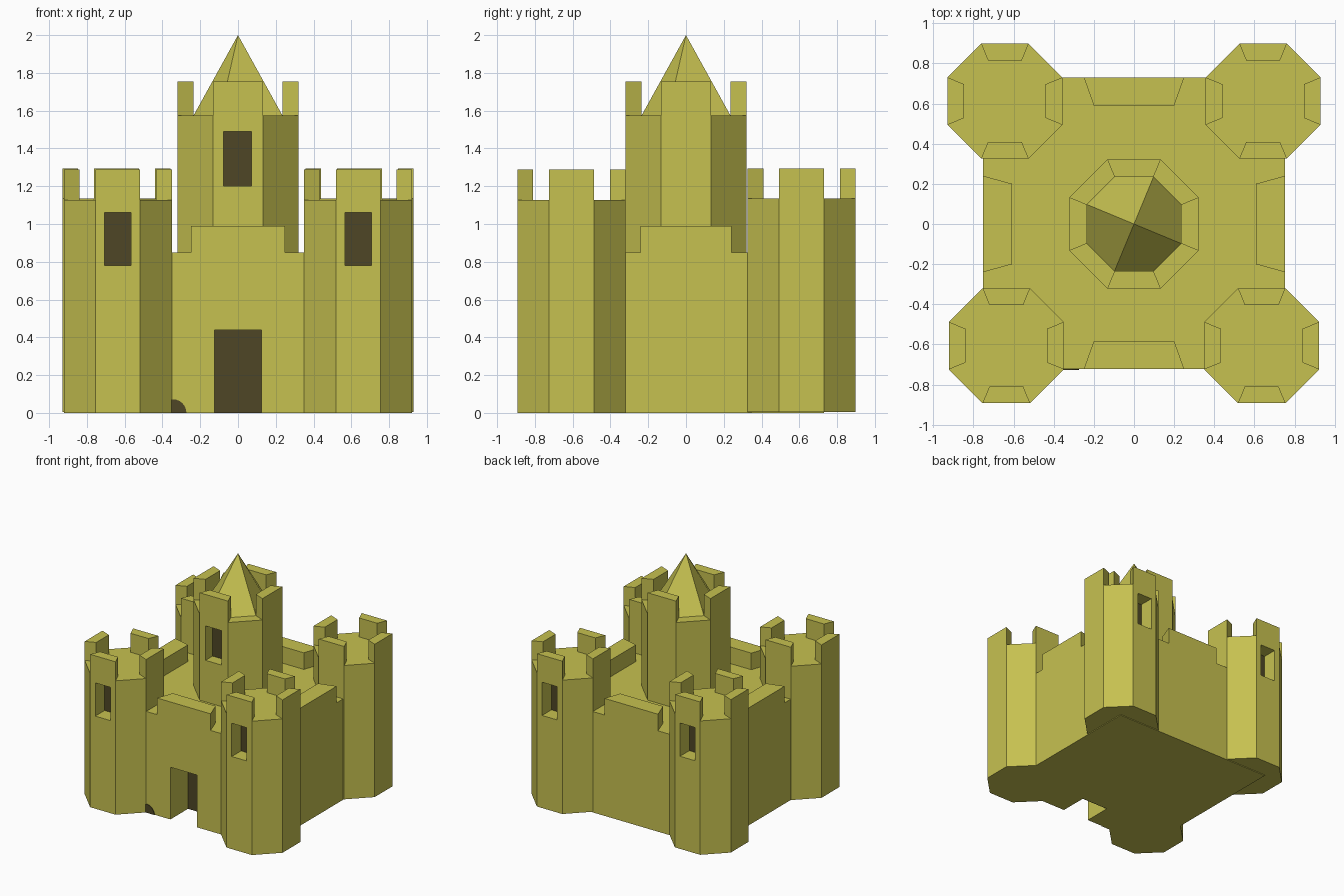
import bpy, bmesh, math

if "Cube" in bpy.data.objects:
    bpy.data.objects.remove(bpy.data.objects["Cube"])


def material(name, srgb):
    lin = [((c / 255 + 0.055) / 1.055) ** 2.4 for c in srgb]
    m = bpy.data.materials.new(name)
    m.diffuse_color = (*lin, 1)
    m.use_nodes = True
    m.node_tree.nodes["Principled BSDF"].inputs["Base Color"].default_value = m.diffuse_color
    return m


STONE = material("olive_stone", (198, 193, 80))
DARK = material("dark_opening", (78, 70, 38))


def finish(name, bm, mat):
    bmesh.ops.recalc_face_normals(bm, faces=bm.faces)
    me = bpy.data.meshes.new(name)
    bm.to_mesh(me)
    bm.free()
    me.materials.append(mat)
    ob = bpy.data.objects.new(name, me)
    bpy.context.collection.objects.link(ob)
    return ob


def box(name, lo, hi, mat):
    bm = bmesh.new()
    bmesh.ops.create_cube(bm, size=1)
    for v in bm.verts:
        v.co = [lo[i] if v.co[i] < 0 else hi[i] for i in range(3)]
    return finish(name, bm, mat)


def battlement(name, outer, inner, raised, z0, zf, zt):
    """Solid block whose rim is raised into merlons along the chosen edges."""
    bm = bmesh.new()
    n = len(outer)
    ring = lambda pts, z: [bm.verts.new((x, y, z)) for x, y in pts]
    ob, of, inf = ring(outer, z0), ring(outer, zf), ring(inner, zf)
    bm.faces.new(ob)
    bm.faces.new(inf)
    for i in range(n):
        j = (i + 1) % n
        if i in raised:
            oti, otj = ring([outer[i], outer[j]], zt)
            iti, itj = ring([inner[i], inner[j]], zt)
            bm.faces.new((ob[i], ob[j], of[j], otj, oti, of[i]))
            bm.faces.new((oti, otj, itj, iti))
            bm.faces.new((inf[j], inf[i], iti, itj))
            bm.faces.new((of[i], oti, iti, inf[i]))
            bm.faces.new((of[j], otj, itj, inf[j]))
        else:
            bm.faces.new((ob[i], ob[j], of[j], of[i]))
            bm.faces.new((of[i], of[j], inf[j], inf[i]))
    return finish(name, bm, STONE)


def octagon(cx, cy, apothem):
    r = apothem / math.cos(math.pi / 8)
    return [(cx + r * math.cos(math.radians(22.5 + 45 * k)),
             cy + r * math.sin(math.radians(22.5 + 45 * k))) for k in range(8)]


def recess(ob, name, x0, x1, z0, z1, y, depth, cut_z0=None):
    """Cut an opening into the wall at y and close its far end in dark."""
    s = 1 if y < 0 else -1          # direction into the wall
    yb = y + s * depth
    ya = y - s * 0.1
    cz = z0 if cut_z0 is None else cut_z0
    cutter = box("cutter", (x0, min(ya, yb), cz), (x1, max(ya, yb), z1), STONE)
    cutter.hide_render = True
    mod = ob.modifiers.new("opening", 'BOOLEAN')
    mod.operation = 'DIFFERENCE'
    mod.solver = 'EXACT'
    mod.object = cutter
    bpy.context.view_layer.objects.active = ob
    bpy.ops.object.modifier_apply(modifier=mod.name)
    bpy.data.objects.remove(cutter)
    yp = yb - s * 0.006
    box(name, (x0, min(yp, yb), z0), (x1, max(yp, yb), z1), DARK)


# Main hall: square block with one wide merlon in the middle of each side
X, YF, YB = 0.752, -0.722, 0.73
outer = [(X, YF), (X, -0.24), (X, 0.24), (X, YB), (0.25, YB), (-0.25, YB),
         (-X, YB), (-X, 0.24), (-X, -0.24), (-X, YF), (-0.25, YF), (0.25, YF)]
x, f, b = 0.607, -0.583, 0.59
inner = [(x, f), (x, -0.2), (x, 0.2), (x, b), (0.2, b), (-0.2, b),
         (-x, b), (-x, 0.2), (-x, -0.2), (-x, f), (-0.2, f), (0.2, f)]
hall = battlement("main_hall", outer, inner, {1, 4, 7, 10}, 0, 0.85, 0.99)
recess(hall, "door", -0.125, 0.125, 0, 0.44, YF, 0.24, cut_z0=-0.1)

# Corner towers, each with a window facing front or back
AXIAL = {1, 3, 5, 7}
for sx, side in ((-1, "left"), (1, "right")):
    for sy, end in ((-1, "front"), (1, "back")):
        cx, cy, dz = (sx * 0.636, -0.606, 0) if sy < 0 else (sx * 0.643, 0.612, 0.006)
        a = 0.286
        t = battlement(f"{end}_{side}_tower", octagon(cx, cy, a), octagon(cx, cy, 0.203),
                       AXIAL, dz, 1.128 + dz, 1.288 + dz)
        recess(t, f"{end}_{side}_window", cx - 0.07, cx + 0.07, 0.78 + dz, 1.06 + dz,
               cy + sy * a, 0.13)

# Central keep with front window
keep = battlement("keep", octagon(0, 0, 0.321), octagon(0, 0, 0.235), AXIAL, 0.8, 1.575, 1.755)
recess(keep, "keep_window", -0.078, 0.072, 1.2, 1.49, -0.321, 0.1)

# Spire: eight-cornered base, four kite-shaped faces
bm = bmesh.new()
base = [bm.verts.new((px, py, 1.575)) for px, py in octagon(0, 0, 0.235)]
apex = bm.verts.new((0, 0, 2))
for k in (1, 3, 5, 7):
    bm.faces.new((apex, base[k], base[(k + 1) % 8], base[(k + 2) % 8]))
finish("spire", bm, STONE)

# Small round hole at the foot of the front wall
bm = bmesh.new()
arc = [(-0.345 + 0.072 * math.cos(math.pi * k / 12), 0.072 * math.sin(math.pi * k / 12))
       for k in range(13)]
face = bm.faces.new([bm.verts.new((px, YF, pz)) for px, pz in arc])
ext = bmesh.ops.extrude_face_region(bm, geom=[face])["geom"]
bmesh.ops.translate(bm, vec=(0, -0.005, 0),
                    verts=[g for g in ext if isinstance(g, bmesh.types.BMVert)])
finish("mouse_hole", bm, DARK)
